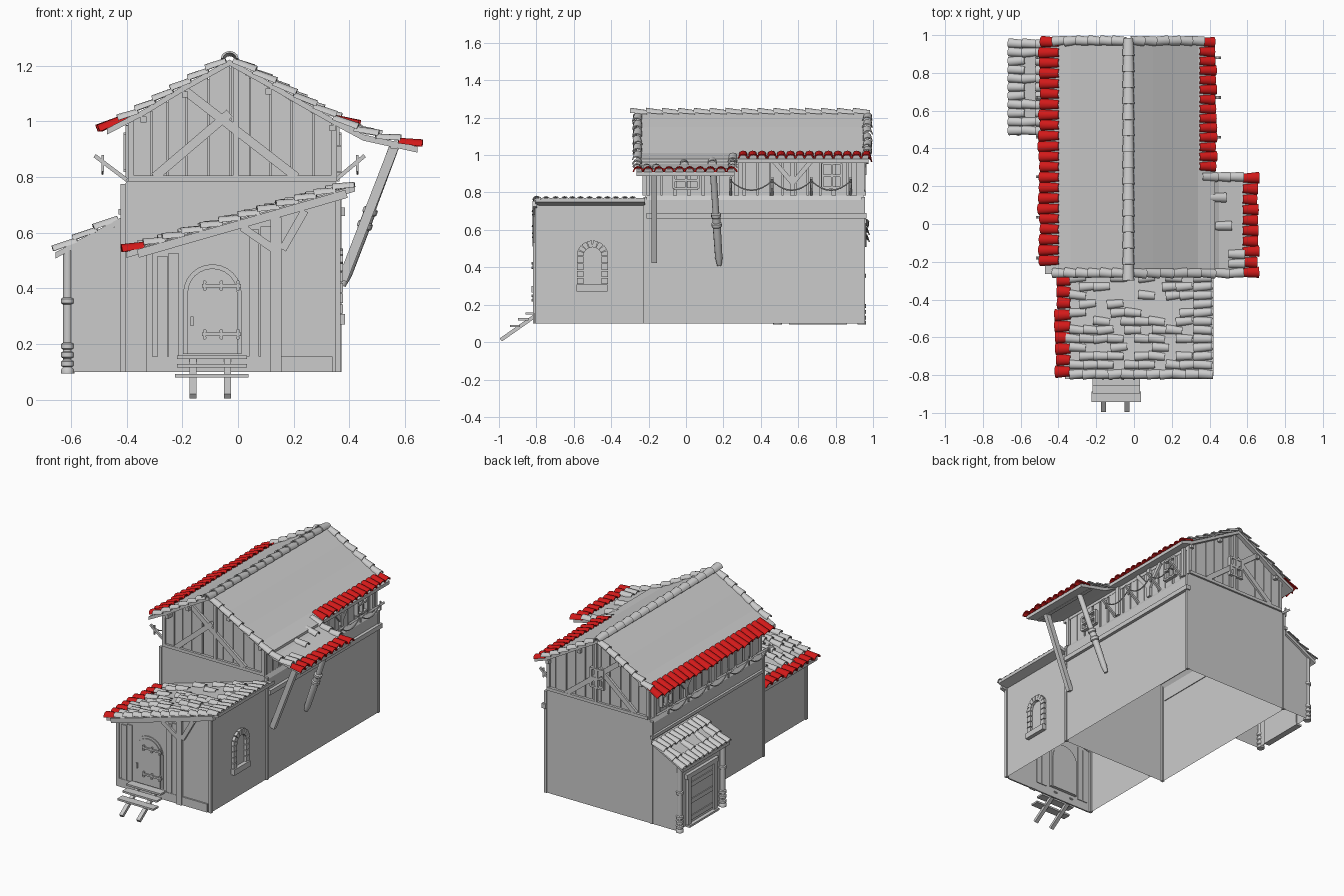
import bpy, bmesh, math, random
from mathutils import Vector as V

if "Cube" in bpy.data.objects:
    bpy.data.objects.remove(bpy.data.objects["Cube"])
random.seed(4)
RED = bpy.data.materials.new("red_clay")
RED.diffuse_color = (0.65, 0.01, 0.01, 1)
RED.use_nodes = True
RED.node_tree.nodes["Principled BSDF"].inputs["Base Color"].default_value = RED.diffuse_color
new = bmesh.new

def finish(name, bm, mat=None, smooth=False):
    bmesh.ops.recalc_face_normals(bm, faces=bm.faces)
    me = bpy.data.meshes.new(name)
    bm.to_mesh(me); bm.free()
    ob = bpy.data.objects.new(name, me)
    bpy.context.collection.objects.link(ob)
    if mat: me.materials.append(mat)
    if smooth:
        bpy.ops.object.select_all(action='DESELECT')
        ob.select_set(True)
        bpy.context.view_layer.objects.active = ob
        bpy.ops.object.shade_smooth_by_angle(angle=math.radians(40))

def loft(bm, rings, cap=True):
    vs = [[bm.verts.new(c) for c in r] for r in rings]
    n = len(vs[0])
    for a, b in zip(vs, vs[1:]):
        for i in range(n):
            bm.faces.new((a[i], a[(i+1) % n], b[(i+1) % n], b[i]))
    if cap:
        bm.faces.new(vs[0]); bm.faces.new(vs[-1])
    return vs

def box(bm, x0, x1, y0, y1, z0, z1):
    loft(bm, [[(x0, y0, z), (x1, y0, z), (x1, y1, z), (x0, y1, z)] for z in (z0, z1)])

def beam(bm, p, q, w, h=None, n=4):
    # bar from p to q: w across (y where possible), h the other way; n>4 = round
    p, q = V(p), V(q); d = (q-p).normalized(); h = h or w
    a = V((0, 1, 0)) if abs(d.y) < 0.9 else V((1, 0, 0))
    a = (a - d*a.dot(d)).normalized(); b = d.cross(a)
    k = math.sqrt(.5) if n == 4 else .5
    ang = [2*math.pi*(i+.5)/n for i in range(n)]
    loft(bm, [[c + a*w*k*math.cos(t) + b*h*k*math.sin(t) for t in ang] for c in (p, q)])

def lathe(bm, p, q, prof, n=10):
    # round post, prof = (fraction, radius)
    p, q = V(p), V(q); d = (q-p).normalized()
    a = d.orthogonal().normalized(); b = d.cross(a)
    loft(bm, [[p.lerp(q, f) + (a*math.cos(6.28319*i/n) + b*math.sin(6.28319*i/n))*r
               for i in range(n)] for f, r in prof])

def shell(bm, pts, y0, y1, skip_back=False):
    # xz outline pushed along y; first edge is the open underside
    r = loft(bm, [[(x, y, z) for x, z in pts] for y in (y0, y1)])
    for f in list(bm.faces):
        if set(f.verts) == {r[0][0], r[0][1], r[1][0], r[1][1]} or (skip_back and set(f.verts) == set(r[1])):
            bm.faces.remove(f)

def slab(bm, prof, y0, y1, t=.022):
    pts = prof + [(x, z-t) for x, z in reversed(prof)]
    bits = range(len(prof)-1)
    for i in bits:
        (xa, za), (xb, zb) = prof[i], prof[i+1]
        loft(bm, [[(xa, y, za), (xb, y, zb), (xb, y, zb-t), (xa, y, za-t)] for y in (y0, y1)])
    bmesh.ops.remove_doubles(bm, verts=bm.verts, dist=.0005)

def tile(bm, p, q, r0, r1, n=6):
    # tapered half barrel, p narrow upper end, q wide lower end
    p, q = V(p), V(q); d = (q-p).normalized()
    s = d.cross(V((0, 0, 1))).normalized(); u = s.cross(d)
    def ring(c, r):
        arc = [math.pi*i/n for i in range(n+1)]
        f = lambda t, k: c + (s*math.cos(t) + u*math.sin(t)*.85)*r*k
        return [f(t, 1) for t in arc] + [f(t, .75) for t in reversed(arc)]
    vs = loft(bm, [ring(p, r0), ring(q, r1)], cap=False)
    m = 2*n+1
    for v in vs:
        for i in range(n):
            bm.faces.new((v[i], v[i+1], v[m-i-1], v[m-i]))

def at(prof, x):
    for (a, za), (b, zb) in zip(prof, prof[1:]):
        if x <= b: break
    return za + (zb-za)*(x-a)/(b-a)

def tile_run(bm, prof, x0, x1, y, r=.026, step=.068):
    # edge tiles from upper x0 to lower x1
    n = max(1, round(abs(x1-x0)/step))
    for i in range(n):
        a, b = x0+(x1-x0)*i/n, x0+(x1-x0)*(i+1.15)/n
        j = random.uniform(-.005, .005)
        tile(bm, (a, y+j, at(prof, a)-.006), (b, y-j, at(prof, b)+.008), r*.85, r)

def eave(name, prof, x0, x1, y0, y1, n):
    bm = new(); w = (y1-y0)/n
    for i in range(n):
        y = y0+w*(i+.5); j = random.uniform(-.008, .008)
        tile(bm, (x0, y, at(prof, x0)-.004), (x1+j, y+j/2, at(prof, x1)+.002), w*.42, w*.55)
    finish(name, bm, RED, True)

# Roof outlines (x, z)
MAIN = [(-.47, .975), (-.335, 1.045), (-.2, 1.127), (-.03, 1.222), (.1, 1.15), (.22, 1.08), (.34, 1.012), (.43, .98)]
EXT = [(.22, 1.08), (.34, 1.012), (.45, .953), (.645, .91)]
SIDE = [(-.40, .532), (.42, .77)]
PORCH = [(-.655, .53), (-.42, .655)]

# Walls, open underneath
bm = new()
shell(bm, [(-.415, .1), (.365, .1), (.365, .76), (.35, .785), (-.40, .785), (-.415, .76)], -.22, .95)
finish("main_walls", bm)
bm = new()
shell(bm, [(-.32, .1), (.36, .1), (.36, .735), (-.32, .535)], -.80, -.22, True)
finish("front_annex_walls", bm)
bm = new()
shell(bm, [(-.415, .1), (-.60, .1), (-.60, .54), (-.415, .635)], .48, .95)
finish("porch_walls", bm)
bm = new()
up = [(-.38, .785), (.34, .785), (.34, .99), (.1, 1.125), (-.03, 1.195), (-.2, 1.10), (-.38, .997)]
shell(bm, up, -.195, .925)
finish("upper_walls", bm)

# Roof slabs
for name, prof, y0, y1 in (("main_roof", MAIN, -.265, .975), ("side_extension_roof", EXT[1:], -.265, .26),
                           ("annex_roof", SIDE, -.805, -.22), ("porch_roof", PORCH, .475, .965)):
    bm = new(); slab(bm, prof, y0, y1); finish(name, bm, smooth=True)

# Grey edge and ridge tiles
bm = new()
tile_run(bm, MAIN, -.04, -.42, -.26); tile_run(bm, MAIN, -.02, .34, -.26)
tile_run(bm, MAIN, -.04, -.42, .97); tile_run(bm, MAIN, -.02, .36, .97)
tile_run(bm, EXT, .34, .57, -.26); tile_run(bm, EXT, .36, .57, .25)
tile_run(bm, SIDE, .42, -.33, -.795)
for x, y in ((.40, .14), (.43, -.01), (.50, -.16), (.50, -.21)):
    tile_run(bm, EXT, x, x+.075, y)
for i in range(15):
    y = -.30 + i*.085
    tile(bm, (-.03, y+.092, 1.218), (-.03, y, 1.226), .026, .032)
finish("edge_and_ridge_tiles", bm, smooth=True)

# Scattered tiles on annex and porch roofs
bm = new()
for j in range(11):
    y = -.745 + j*.046
    tile_run(bm, SIDE, .415, .33, y, .025, .1)
    for i in range(9):
        if random.random() < .5:
            x = .33 - i*.073 - (j % 2)*.02
            tile_run(bm, SIDE, x, max(x-.075, -.36), y, .024, .1)
finish("annex_tiles", bm, smooth=True)
bm = new()
for j in range(11):
    y = .495 + j*.046
    for i in range(3):
        if i != 1 or j in (0, 1, 3, 6, 9, 10):
            tile_run(bm, PORCH, -.43-i*.073, -.505-i*.073, y, .025, .1)
finish("porch_tiles", bm, smooth=True)

# Red eave tiles
eave("left_eave_tiles", MAIN, -.395, -.495, -.22, .99, 22)
eave("right_eave_tiles", MAIN, .345, .43, .28, .99, 14)
eave("extension_eave_tiles", EXT, .575, .655, -.285, .27, 10)
eave("annex_eave_tiles", SIDE, -.335, -.41, -.81, -.27, 9)

# Gable planks, side planks
bm = new()
for y in (-.205, .935):
    x = -.385
    while x < .32:
        w = random.uniform(.055, .08); x2 = min(x+w, .345)
        t = random.uniform(.008, .014)
        loft(bm, [[(x, yy, .785), (x2-.005, yy, .785), (x2-.005, yy, at(MAIN, x2)-.02), (x, yy, at(MAIN, x)-.02)]
                  for yy in (y-t, y+t)])
        x = x2
for sx in (-.38, .34):
    y = -.195
    while y < .90:
        box(bm, sx-.009, sx+.009, y, y+.06, .785, .985); y += random.uniform(.065, .08)
finish("plank_cladding", bm)

# Timber frame
bm = new()
for y in (-.222, .952):
    beam(bm, (-.30, y, .80), (-.03, y, 1.03), .018, .032)
    beam(bm, (.21, y, .80), (-.19, y, 1.11), .018, .032)
    beam(bm, (-.39, y, .795), (.35, y, .795), .02, .02)
    beam(bm, (-.008, y, .79), (-.008, y, 1.2), .018, .02)
    for x in (-.385, .345):
        beam(bm, (x, y*.99, .785), (x, y*.99, 1.0), .025, .022)
for x in (-.34, -.19, .11, .34):
    beam(bm, (x, -.262, at(MAIN, x)-.036), (x, .97, at(MAIN, x)-.036), .022)
for sx in (-.395, .355):
    for y in (.27, .57, .9):
        beam(bm, (sx, y, .785), (sx, y, .985), .028, .02)
    for s in (-1, 1):
        beam(bm, (sx, .57, .85), (sx, .57+s*.11, .98), .025, .018)
beam(bm, (.37, -.21, .675), (.37, .965, .675), .03)
beam(bm, (-.42, -.2, .675), (-.42, .965, .675), .02)
for x in (-.413, .363):
    for y in (-.218, .947):
        beam(bm, (x, y, .1), (x, y, .775), .018)
for x in (-.318, .358):
    beam(bm, (x, -.798, .1), (x, -.798, .63+.29*x), .02)
finish("timber_frame", bm)

# Annex front framing
bm = new(); y = -.808
beam(bm, (.137, y, .1), (.137, y, .655), .02, .04)
beam(bm, (.13, y, .54), (.015, y, .62), .02, .028)
beam(bm, (.16, y, .54), (.24, y, .68), .02, .028)
beam(bm, (-.36, y, .525), (.39, y, .74), .025, .03)
box(bm, -.31, .34, -.81, -.80, .1, .155)
for x in (-.29, -.25, .04, .08):
    box(bm, x, x+.036, -.807, -.795, .155, .62+.29*x-.02)
finish("annex_front_frame", bm)

# Arched door with hinges, studs and handle
bm = new()
def arch(r, y0, y1):
    cx, zc = -.092, .382
    pts = [(cx-r, .165), (cx+r, .165)] + [(cx+r*math.cos(math.pi*i/12), zc+r*math.sin(math.pi*i/12)) for i in range(13)]
    loft(bm, [[(x, yy, z) for x, z in pts] for yy in (y0, y1)])
arch(.105, -.806, -.785); arch(.09, -.812, -.78)
for z in (.235, .41):
    beam(bm, (-.13, -.816, z), (.01, -.816, z), .01, .012)
    for x in (-.12, -.06, 0):
        for s in (-.012, .012):
            beam(bm, (x, -.81, z+s), (x, -.825, z+s), .014, n=8)
beam(bm, (-.165, -.822, .265), (-.165, -.822, .3), .01)
finish("front_door", bm)

# Front steps
bm = new()
for x in (-.162, -.037):
    beam(bm, (x, -.99, .012), (x, -.80, .145), .02, .025)
for y, z, e in ((-.83, .153, 0), (-.87, .122, 0), (-.915, .086, .006)):
    box(bm, -.22-e, .032+e, y-.027, y+.027, z-.006, z+.006)
finish("front_steps", bm)

# Arched stone window on the annex
bm = new(); yc, zc = -.5, .46
for s in (-1, 1):
    for i in range(4):
        box(bm, .35, .378, yc+s*.065-.017, yc+s*.065+.017, .31+i*.038, .343+i*.038)
for i in range(8):
    a = math.pi*(i+.5)/8; d = V((0, math.cos(a), math.sin(a)))
    t = V((0, -d.z, d.y)); c = V((0, yc, zc))
    loft(bm, [[c+d*r+t*k+V((x, 0, 0)) for r, k in ((.047, -.009), (.047, .009), (.083, .014), (.083, -.014))] for x in (.35, .378)])
box(bm, .35, .385, -.585, -.42, .27, .308)
finish("stone_window", bm)

# Small upper windows
bm = new()
for sx, y, z, w, h in ((.36, 0, .865, .065, .045), (.36, .78, .89, .05, .065), (-.40, .78, .89, .05, .065)):
    for k in (-1, 0, 1):
        box(bm, sx-.012, sx+.012, y+k*w-.006, y+k*w+.006, z-h, z+h)
        box(bm, sx-.011, sx+.011, y-w, y+w, z+k*h-.006, z+k*h+.006)
for k in (-1, 0, 1):
    box(bm, -.02+k*.045-.006, -.02+k*.045+.006, .93, .965, .90, 1.02)
    box(bm, -.07, .03, .93, .965, .96+k*.06-.006, .96+k*.06+.006)
finish("upper_window_bars", bm)

# Extension struts: one squared, one turned
bm = new()
beam(bm, (.375, -.17, .43), (.565, -.17, .92), .028, .034)
finish("square_strut", bm)
bm = new()
lathe(bm, (.375, .178, .41), (.565, .145, .92), [(0, .012), (.08, .02), (.4, .022), (.41, .028), (.44, .028),
      (.45, .022), (.5, .022), (.51, .027), (.54, .027), (.55, .018), (1, .018)])
finish("turned_strut", bm, smooth=True)
bm = new()
beam(bm, (.56, -.26, .915), (.56, .25, .915), .025)
finish("extension_purlin", bm)

# Slanted poles carrying draped ropes
bm = new()
for x0, x1, ys in ((.35, .455, (.24, .46, .67, .88)), (-.40, -.515, (-.18, .035, .25, .46, .67, .88))):
    for y in ys:
        beam(bm, (x0, y, .79), (x1, y, .877), .014)
        xm = x0+(x1-x0)*.75
        beam(bm, (xm, y, .88), (xm, y, .82), .009)
    for a, b in zip(ys, ys[1:]):
        pts = [(xm, a+(b-a)*i/8, .862-.05*(1-(i/4-1)**2)) for i in range(9)]
        for p, q in zip(pts, pts[1:]):
            beam(bm, p, q, .008, n=6)
finish("poles_and_ropes", bm)

# Porch columns and doorway
bm = new()
for y in (.49, .94):
    prof = [(0, .024), (.03, .024)]
    for f in (.05, .12, .19, .55):
        prof += [(f, .017), (f+.01, .024), (f+.045, .024), (f+.055, .017)]
    lathe(bm, (-.612, y, .095), (-.612, y, .545), prof+[(1, .016)])
finish("porch_columns", bm, smooth=True)
bm = new()
for y in (.57, .84):
    box(bm, -.618, -.59, y-.015, y+.015, .1, .43)
box(bm, -.622, -.59, .54, .87, .415, .445)
box(bm, -.606, -.59, .585, .825, .1, .41)
for z in (.14, .25, .36):
    box(bm, -.612, -.59, .59, .82, z-.015, z+.015)
box(bm, -.63, -.59, .55, .86, .095, .108)
finish("porch_doorway", bm)
